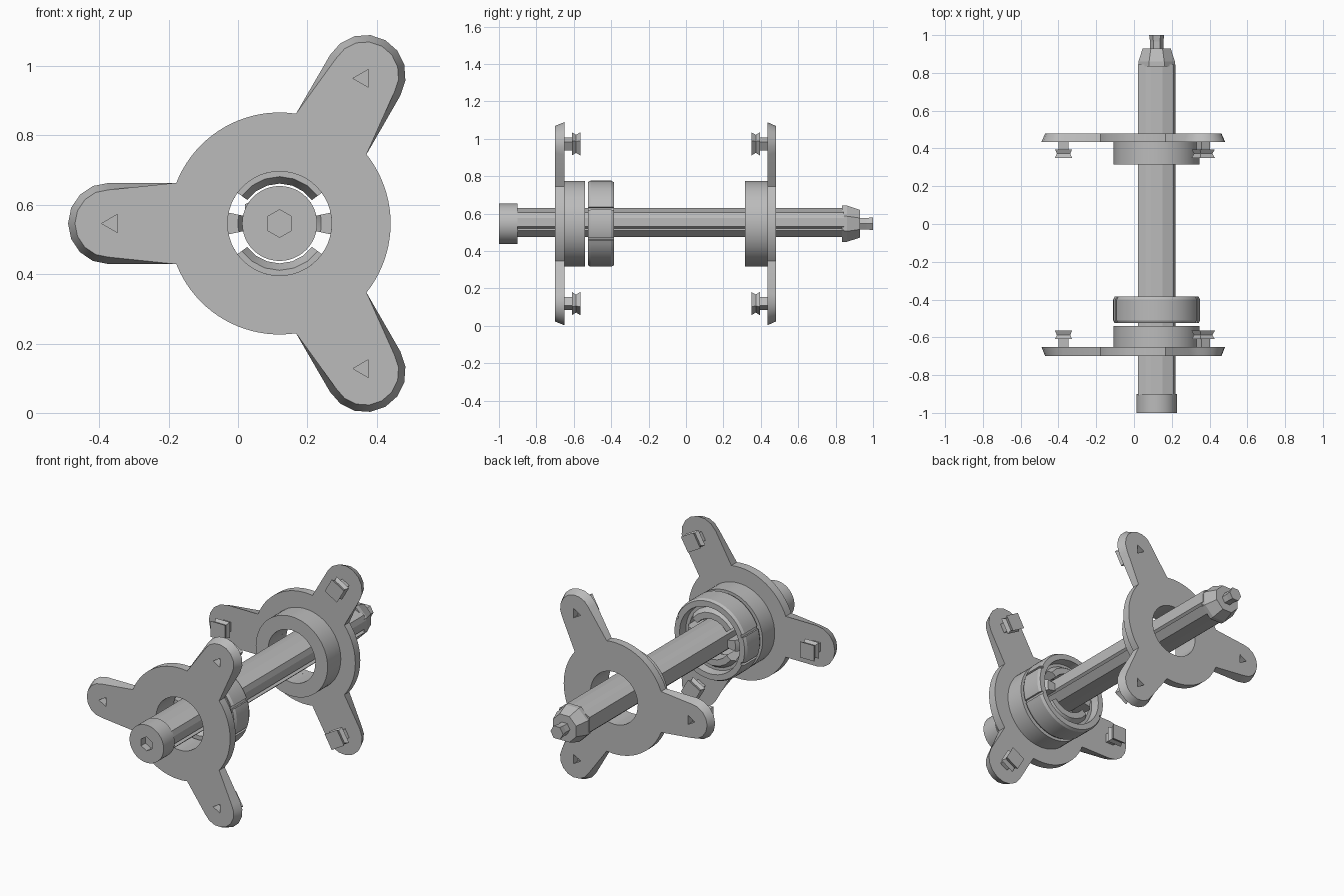
import bpy, bmesh
from math import sin, cos, radians, pi

cube = bpy.data.objects.get("Cube")
if cube:
    bpy.data.objects.remove(cube, do_unlink=True)

CX, CZ = 0.12, 0.546          # shaft axis
ARMS = (60, 180, 300)
TIP, HALF, DISC, HOLE = 0.493, 0.117, 0.32, 0.15

steel = bpy.data.materials.new("grey_steel")
steel.use_nodes = True
GREY = (0.5, 0.5, 0.5, 1)
steel.diffuse_color = GREY
steel.node_tree.nodes["Principled BSDF"].inputs["Base Color"].default_value = GREY


def finish(name, bm, smooth=False):
    bmesh.ops.recalc_face_normals(bm, faces=bm.faces)
    me = bpy.data.meshes.new(name)
    bm.to_mesh(me)
    bm.free()
    ob = bpy.data.objects.new(name, me)
    ob.location = (CX, 0, CZ)
    me.materials.append(steel)
    bpy.context.collection.objects.link(ob)
    if smooth:
        bpy.ops.object.select_all(action='DESELECT')
        ob.select_set(True)
        bpy.context.view_layer.objects.active = ob
        bpy.ops.object.shade_smooth_by_angle(angle=radians(25))
    return ob


def polar(r, a):
    return r * cos(a), r * sin(a)


def polygon(n, r, turn=0, c=(0, 0)):
    return [(c[0] + r * cos(turn + 2 * pi * i / n),
             c[1] + r * sin(turn + 2 * pi * i / n)) for i in range(n)]


def loop(bm, pts, y):
    return [bm.verts.new((u, y, v)) for u, v in pts]


def bridge(bm, a, b, closed=True):
    n = len(a)
    for i in range(n if closed else n - 1):
        j = (i + 1) % n
        bm.faces.new((a[i], a[j], b[j], b[i]))


def loft(name, sections, smooth=False):
    """Skin outlines placed along y and cap both ends."""
    bm = bmesh.new()
    rows = [loop(bm, pts, y) for y, pts in sections]
    for a, b in zip(rows, rows[1:]):
        bridge(bm, a, b)
    bm.faces.new(rows[0])
    bm.faces.new(rows[-1])
    return finish(name, bm, smooth)


def lathe(name, profile, start=0, end=360, n=64):
    """Turn a closed (radius, y) profile about the axis, fully or partly."""
    bm = bmesh.new()
    full = end - start >= 360
    count = n if full else n + 1
    rows = []
    for i in range(count):
        a = radians(start + (end - start) * i / n)
        rows.append([bm.verts.new((r * cos(a), y, r * sin(a))) for r, y in profile])
    for a, b in zip(rows, rows[1:] + (rows[:1] if full else [])):
        bridge(bm, a, b)
    if not full:
        bm.faces.new(rows[0])
        bm.faces.new(rows[-1])
    return finish(name, bm, True)


def plate_outline(tip, r):
    """Disc with three round-ended arms."""
    pts = []
    root = math_root = 21.5     # half angle where an arm meets the disc
    for deg in ARMS:
        a = radians(deg)
        c = polar(tip, a)
        pts.append(polar(DISC, a - radians(root)))
        pts += [(c[0] + r * cos(a + t), c[1] + r * sin(a + t))
                for t in (pi * (i / 8 - 0.5) for i in range(9))]
        pts += [polar(DISC, radians(deg + root + (120 - 2 * root) * i / 20))
                for i in range(20)]
    return pts


def plate(name, y_in, y_out):
    bm = bmesh.new()
    edges = {y_in: [], y_out: []}
    holes = [polygon(48, HOLE)] + [
        polygon(3, 0.03, radians(d), polar(TIP - 0.01, radians(d))) for d in ARMS]
    outlines = [(plate_outline(TIP, HALF), plate_outline(TIP, HALF - 0.02))]
    for inner, outer in outlines + [(h, h) for h in holes]:
        a, b = loop(bm, inner, y_in), loop(bm, outer, y_out)
        bridge(bm, a, b)
        for y, row in ((y_in, a), (y_out, b)):
            edges[y] += [bm.edges.get((row[i - 1], row[i])) for i in range(len(row))]
    for y, es in edges.items():
        bmesh.ops.triangle_fill(bm, edges=es, use_beauty=True,
                                normal=(0, 1 if y > 0 else -1, 0))
    finish(name, bm, True)


# Flanges: three-armed plate, hub ring and pegs on the inner face
for side, y_in, y_out, hub in (("front", -0.65, -0.70, -0.54),
                               ("back", 0.435, 0.48, 0.315)):
    plate(side + "_plate", y_in, y_out)
    lathe(side + "_hub", [(HOLE, y_in), (0.228, y_in), (0.228, hub), (HOLE, hub)])
    s = 1 if side == "front" else -1
    for k, deg in enumerate(ARMS):
        a = radians(deg)
        c = polar(TIP, a)
        stem, neck, head = (polygon(4, r, a + pi / 4, c) for r in (0.036, 0.05, 0.064))
        loft(f"{side}_peg_{k + 1}", [
            (y_in - s * 0.005, stem), (y_in + s * 0.04, stem),
            (y_in + s * 0.04, head), (y_in + s * 0.062, neck),
            (y_in + s * 0.085, head)])

# Clamping nut: ring, raised grip pads and inner jaws
N0, N1 = -0.525, -0.385
lathe("nut_ring", [(0.165, N0), (0.214, N0), (0.214, N1), (0.19, N1),
                   (0.185, N1 - 0.05), (0.165, N1 - 0.05)])
for k, (mid, half) in enumerate(((0, 19), (90, 67), (180, 19), (270, 67))):
    lathe(f"nut_pad_{k + 1}", [(0.205, N0), (0.222, N0), (0.23, N0 + 0.015),
                               (0.23, N1 - 0.015), (0.222, N1), (0.205, N1)],
          mid - half, mid + half, 24)
for k, (mid, half, r) in enumerate(((0, 12, 0.1), (90, 54, 0.115),
                                    (180, 12, 0.1), (270, 54, 0.115))):
    lathe(f"nut_jaw_{k + 1}", [(0.17, N0), (r + 0.02, N0), (r, N0 + 0.04),
                               (r, N1 - 0.02), (0.15, N1 - 0.02), (0.17, N1 - 0.05)],
          mid - half, mid + half, 6)

# Shaft with flats and a keyway on one side
shaft = [(.1, .03), (.09, .06), (.03, .083), (-.03, .083), (-.06, .075), (-.1, .055),
         (-.1, -.03), (-.06, -.065), (0, -.07), (.06, -.07), (.1, -.035),
         (.085, -.025), (.1, -.015)]
loft("shaft", [(-0.905, shaft), (0.845, shaft)])

# Round bolt head with a hexagonal socket
bm = bmesh.new()
rim, back = polygon(48, 0.108), polygon(6, 0.04, pi / 6)
outer_f, outer_b = loop(bm, rim, -1.0), loop(bm, rim, -0.9)
hex_f, hex_b = loop(bm, back, -1.0), loop(bm, back, -0.96)
bridge(bm, outer_f, outer_b)
bridge(bm, hex_f, hex_b)
bm.faces.new(outer_b)
bm.faces.new(hex_b)
face_edges = [bm.edges.get((r[i - 1], r[i])) for r in (outer_f, hex_f) for i in range(len(r))]
bmesh.ops.triangle_fill(bm, edges=face_edges, use_beauty=True, normal=(0, -1, 0))
finish("bolt_head", bm, True)

# Faceted end collar and square drive stub
loft("end_collar", [(0.835, polygon(8, 0.105, pi / 8)), (0.86, polygon(8, 0.105, pi / 8)),
                    (0.93, polygon(8, 0.08, pi / 8))])
loft("drive_stub", [(0.92, polygon(6, 0.035)), (0.965, polygon(6, 0.035)),
                    (1.0, polygon(6, 0.04))])
